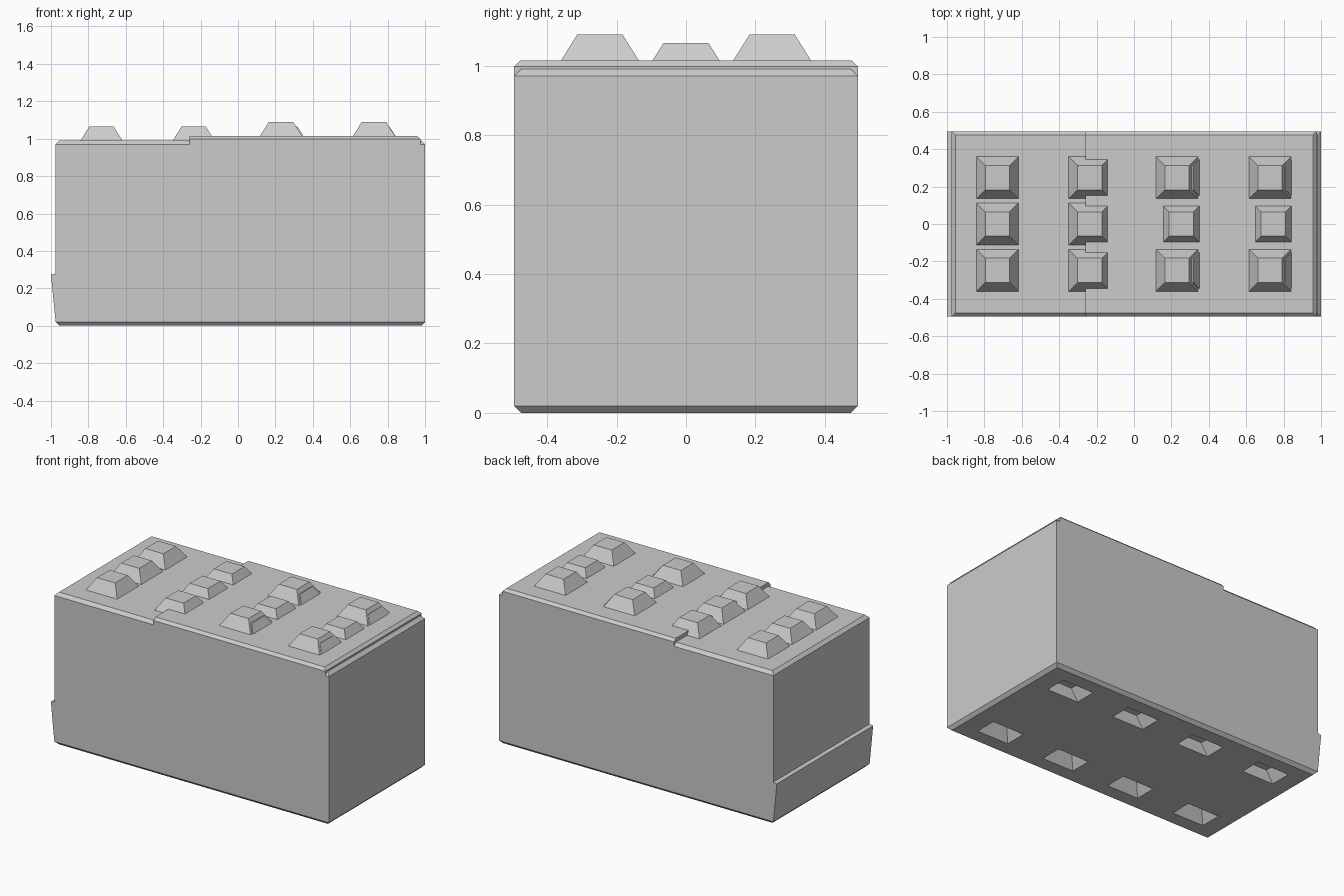
import bpy, bmesh

if "Cube" in bpy.data.objects:
    bpy.data.objects.remove(bpy.data.objects["Cube"])


def add_loft(bm, rings):
    """Closed solid through rectangular rings (x0, x1, y0, y1, z), bottom to top."""
    loops = [[bm.verts.new(p) for p in ((x0, y0, z), (x1, y0, z), (x1, y1, z), (x0, y1, z))]
             for x0, x1, y0, y1, z in rings]
    bm.faces.new(loops[0][::-1])
    bm.faces.new(loops[-1])
    for a, b in zip(loops, loops[1:]):
        for i in range(4):
            j = (i + 1) % 4
            bm.faces.new((a[i], a[j], b[j], b[i]))


def make(name, bm):
    bmesh.ops.recalc_face_normals(bm, faces=bm.faces[:])
    me = bpy.data.meshes.new(name)
    bm.to_mesh(me)
    bm.free()
    ob = bpy.data.objects.new(name, me)
    bpy.context.collection.objects.link(ob)
    return ob


def lofts(name, solids):
    bm = bmesh.new()
    for s in solids:
        add_loft(bm, s)
    return make(name, bm)


def stud(x, y, z, h=0.075, a=0.112, b=0.065):
    return [(x - a, x + a, y - a, y + a, z), (x - b, x + b, y - b, y + b, z + h)]


Y, C = 0.495, 0.02
COLS = (-0.73, -0.237, 0.253, 0.745)
ROWS = (-0.248, 0.0, 0.248)

# Main block, chamfered along top and bottom
body = lofts("block_body", [[
    (-0.975 + C, 1 - C, -Y + C, Y - C, 0), (-0.975, 1, -Y, Y, C),
    (-0.975, 1, -Y, Y, 0.97), (-0.975 + C, 1 - C, -Y + C, Y - C, 0.99)]])

# Raised slab over the right part of the top
lofts("raised_slab", [[
    (-0.26, 0.975, -Y, Y, 0.97), (-0.26, 0.975, -Y, Y, 0.998),
    (-0.26, 0.957, -Y + 0.018, Y - 0.018, 1.015)]])

# Tapered studs: full low grid plus a higher set on the slab
lofts("low_studs", [stud(x, y, 0.99) for x in COLS for y in ROWS])
lofts("high_studs", [stud(x, y, 1.015) for x in (0.23, 0.727) for y in (ROWS[0], ROWS[2])])

# Sloping lip on the left end
bm = bmesh.new()
pts = ((-0.975, 0.02), (-0.975, 0.278), (-1.0, 0.273))
ends = [[bm.verts.new((x, y, z)) for x, z in pts] for y in (-Y, Y)]
for loop in ends:
    bm.faces.new(loop)
for i in range(3):
    j = (i + 1) % 3
    bm.faces.new((ends[0][i], ends[0][j], ends[1][j], ends[1][i]))
make("end_lip", bm)

# Sockets underneath: sloped on the ends and outer side, upright on the inner side
sockets = []
for x in COLS:
    for s in (-1, 1):
        rings = []
        for half, outer, z in ((0.113, 0.385, -0.05), (0.113, 0.385, 0), (0.066, 0.338, 0.075)):
            y0, y1 = sorted((s * 0.245, s * outer))
            rings.append((x - half, x + half, y0, y1, z))
        sockets.append(rings)
cutter = lofts("socket_cutter", sockets)
cutter.hide_render = True
cutter.hide_set(True)
mod = body.modifiers.new("sockets", "BOOLEAN")
mod.operation = "DIFFERENCE"
mod.solver = "EXACT"
mod.object = cutter
